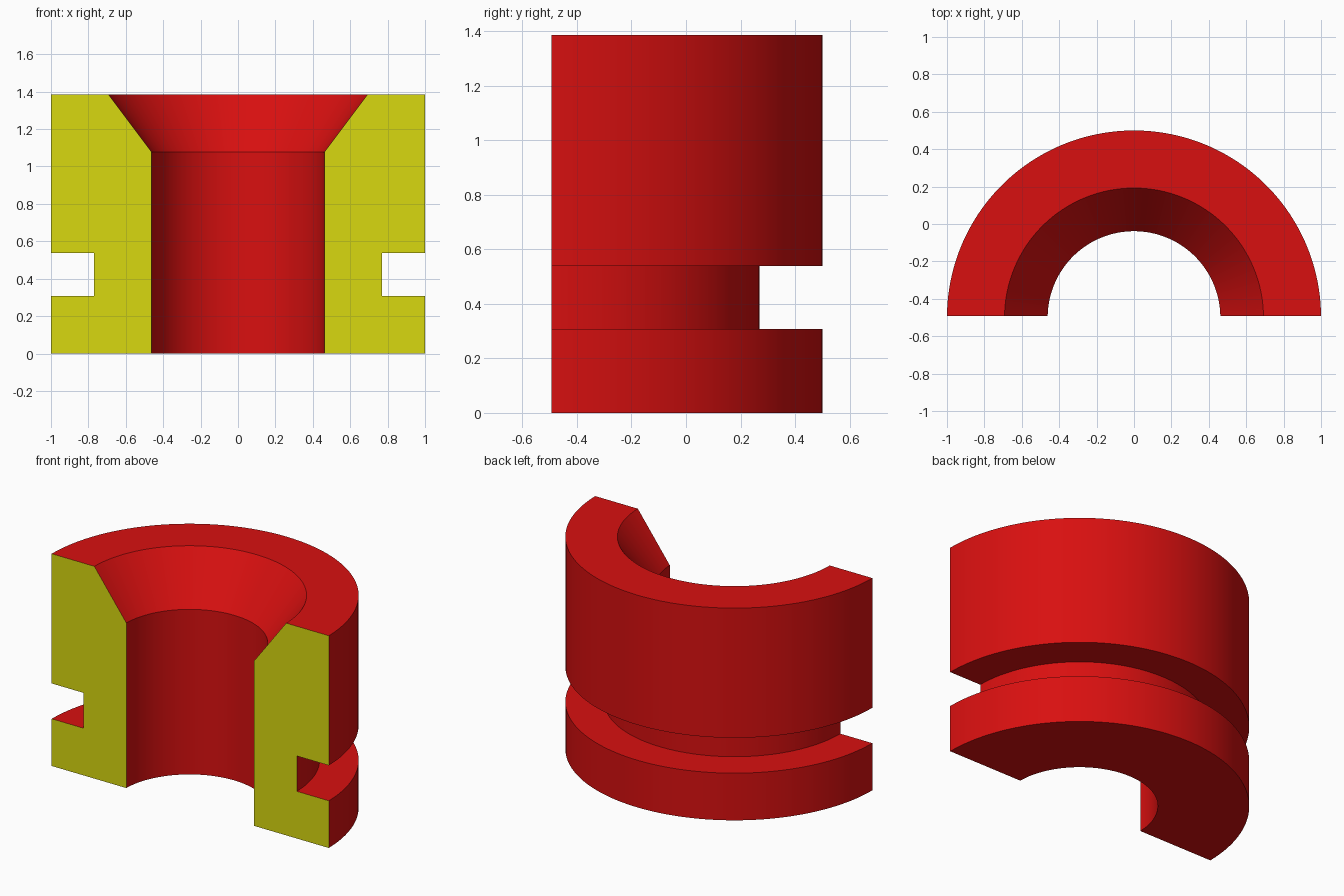
import bpy, bmesh, math
from mathutils import Vector

cube = bpy.data.objects.get("Cube")
if cube:
    bpy.data.objects.remove(cube, do_unlink=True)


def make_material(name, rgb):
    mat = bpy.data.materials.new(name)
    mat.use_nodes = True
    mat.diffuse_color = (*rgb, 1)
    mat.node_tree.nodes["Principled BSDF"].inputs["Base Color"].default_value = (*rgb, 1)
    return mat


red = make_material("red", (0.69, 0.005, 0.005))
yellow = make_material("yellow", (0.69, 0.69, 0.005))

U = 1 / 13            # design unit: outer radius is 13 units
AXIS_Y = -0.5         # bushing axis
CUT_Y = AXIS_Y + 0.1 * U  # section plane, just behind the axis
SEGMENTS = 128

# Wall section (radius, height): bore, countersink, rim and outer groove
SECTION = [(6, 0), (13, 0), (13, 4), (10, 4), (10, 7), (13, 7),
           (13, 18), (9, 18), (6, 14)]

# Sweep the section half a turn around the axis
bm = bmesh.new()
verts = [bm.verts.new((r * U, AXIS_Y, z * U)) for r, z in SECTION]
edges = [bm.edges.new((a, b)) for a, b in zip(verts, verts[1:] + verts[:1])]
bmesh.ops.spin(bm, geom=verts + edges, cent=(0, AXIS_Y, 0), axis=(0, 0, 1),
               angle=math.pi, steps=SEGMENTS, use_duplicate=False)

# Slice off the front and cap both cut ends in yellow
bmesh.ops.bisect_plane(bm, geom=bm.verts[:] + bm.edges[:] + bm.faces[:],
                       plane_co=Vector((0, CUT_Y, 0)), plane_no=Vector((0, 1, 0)),
                       clear_inner=True)
rim = [e for e in bm.edges if e.is_boundary]
for face in bmesh.ops.edgeloop_fill(bm, edges=rim)["faces"]:
    face.material_index = 1
bmesh.ops.recalc_face_normals(bm, faces=bm.faces[:])

mesh = bpy.data.meshes.new("sectioned_bushing")
bm.to_mesh(mesh)
bm.free()
mesh.materials.append(red)
mesh.materials.append(yellow)
bushing = bpy.data.objects.new("sectioned_bushing", mesh)
bpy.context.collection.objects.link(bushing)

# Smooth curved walls, sharp rims
bpy.ops.object.select_all(action='DESELECT')
bushing.select_set(True)
bpy.context.view_layer.objects.active = bushing
bpy.ops.object.shade_smooth_by_angle(angle=math.radians(30))
